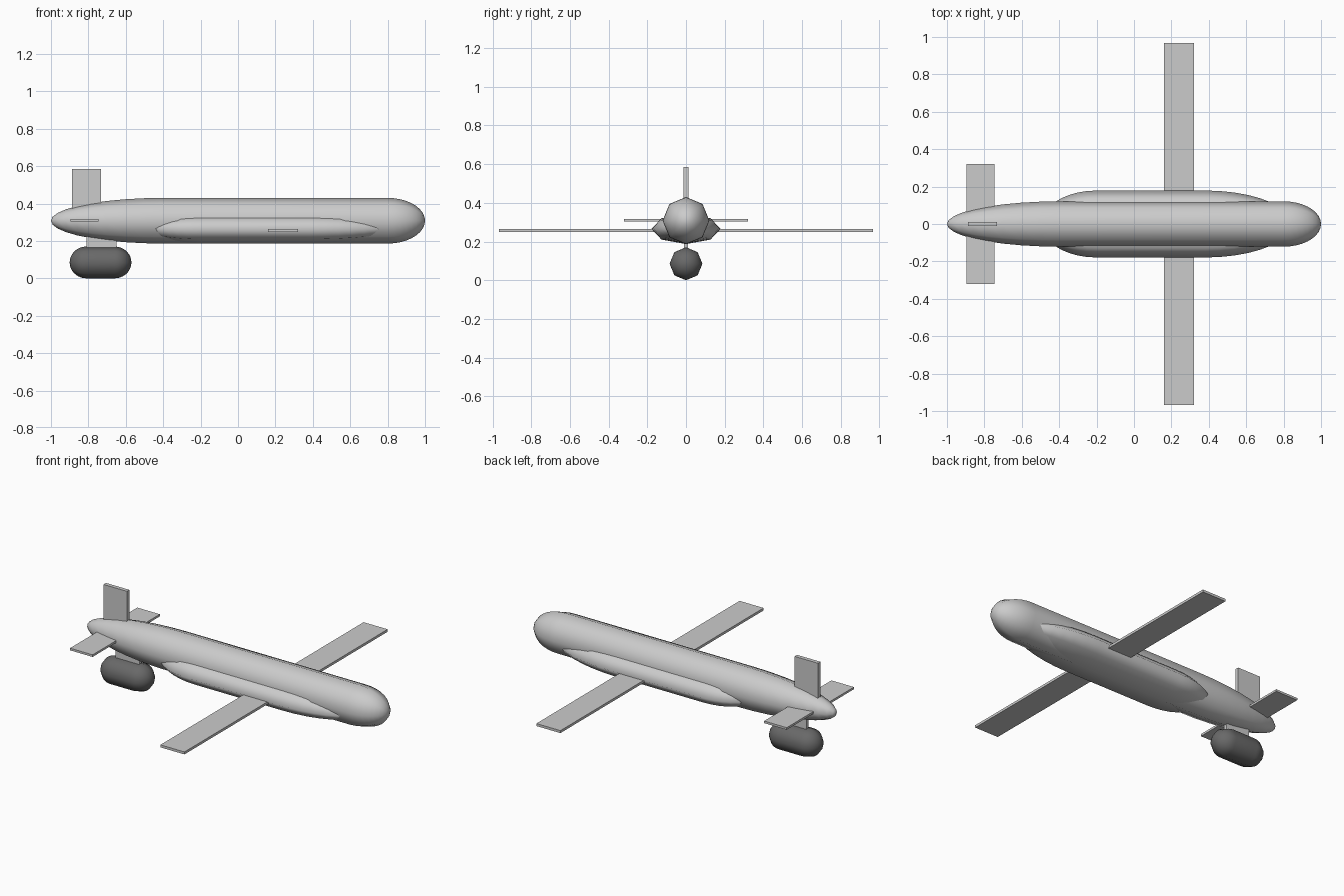
import bpy, bmesh, math

if "Cube" in bpy.data.objects:
    bpy.data.objects.remove(bpy.data.objects["Cube"])

SIDES = 8


def pod(name, x0, x1, tail, nose, ry, rz, z, steps=9):
    """Eight-sided body along x with elliptical ends of the given lengths."""
    ang = [math.pi / 2 * i / steps for i in range(1, steps + 1)]
    rings = [(x0 + tail * (1 - math.cos(a)), math.sin(a)) for a in ang]
    rings += [(x1 - nose * (1 - math.cos(a)), math.sin(a)) for a in reversed(ang)]
    bm = bmesh.new()
    loops = []
    for x, s in rings:
        loops.append([bm.verts.new((x, ry * s * math.cos(2 * math.pi * k / SIDES),
                                    z + rz * s * math.sin(2 * math.pi * k / SIDES)))
                      for k in range(SIDES)])
    tip_a, tip_b = bm.verts.new((x0, 0, z)), bm.verts.new((x1, 0, z))
    for k in range(SIDES):
        j = (k + 1) % SIDES
        for a, b in zip(loops, loops[1:]):
            bm.faces.new((a[k], a[j], b[j], b[k]))
        bm.faces.new((tip_a, loops[0][j], loops[0][k]))
        bm.faces.new((tip_b, loops[-1][k], loops[-1][j]))
    bmesh.ops.recalc_face_normals(bm, faces=bm.faces)
    for f in bm.faces:
        f.smooth = True
    me = bpy.data.meshes.new(name)
    bm.to_mesh(me)
    bm.free()
    ob = bpy.data.objects.new(name, me)
    bpy.context.collection.objects.link(ob)
    return ob


def plate(name, x, y, z):
    """Flat box given by its (min, max) range on each axis."""
    bpy.ops.mesh.primitive_cube_add(size=1, location=[sum(r) / 2 for r in (x, y, z)])
    ob = bpy.context.object
    ob.name = name
    ob.scale = [r[1] - r[0] for r in (x, y, z)]
    bpy.ops.object.transform_apply(location=False, rotation=False, scale=True)
    return ob


# Fuselage and the flattened side fairing
pod("fuselage", -1, 1, 0.6, 0.2, 0.121, 0.122, 0.308)
pod("belly_fairing", -0.495, 0.84, 0.295, 0.46, 0.179, 0.078, 0.265)

# Dark engine pod under the tail
engine = pod("engine_pod", -0.9, -0.57, 0.09, 0.09, 0.085, 0.085, 0.085)
dark = bpy.data.materials.new("dark_grey")
dark.diffuse_color = (0.14, 0.14, 0.14, 1)
dark.use_nodes = True
dark.node_tree.nodes["Principled BSDF"].inputs["Base Color"].default_value = dark.diffuse_color
engine.data.materials.append(dark)

# Flying surfaces and engine pylon
plate("main_wing", (0.16, 0.32), (-0.967, 0.967), (0.249, 0.264))
plate("tailplane", (-0.895, -0.745), (-0.32, 0.32), (0.304, 0.317))
plate("tail_fin", (-0.888, -0.732), (-0.012, 0.012), (0.308, 0.585))
plate("engine_pylon", (-0.81, -0.65), (-0.011, 0.011), (0.12, 0.28))
